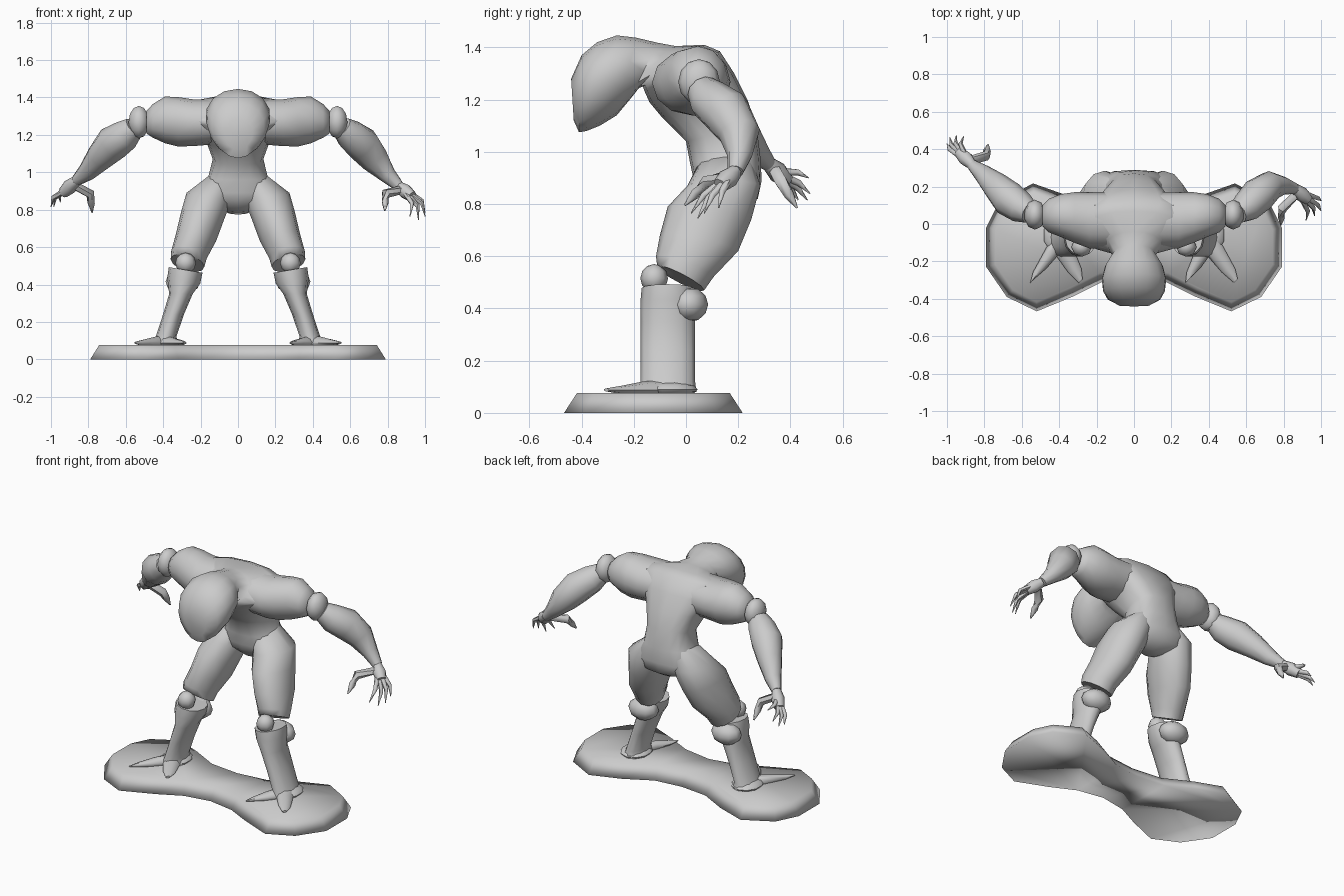
import bpy, bmesh, math
from mathutils import Vector as V

if "Cube" in bpy.data.objects:
    bpy.data.objects.remove(bpy.data.objects["Cube"])

grey = bpy.data.materials.new("plain grey")
grey.diffuse_color = (0.6, 0.6, 0.6, 1)
grey.use_nodes = True
grey.node_tree.nodes["Principled BSDF"].inputs["Base Color"].default_value = grey.diffuse_color


def finish(name, bm, angle=60):
    bmesh.ops.recalc_face_normals(bm, faces=bm.faces[:])
    me = bpy.data.meshes.new(name)
    bm.to_mesh(me)
    bm.free()
    me.materials.append(grey)
    ob = bpy.data.objects.new(name, me)
    bpy.context.collection.objects.link(ob)
    bpy.ops.object.select_all(action='DESELECT')
    ob.select_set(True)
    bpy.context.view_layer.objects.active = ob
    bpy.ops.object.shade_smooth_by_angle(angle=math.radians(angle))
    return ob


def loft(name, rings, n=12, angle=60):
    """Skin over rings (centre, half axis u, half axis v[, squareness, taper])."""
    bm = bmesh.new()
    rows = []
    for c, u, v, *shape in rings:
        power, taper = shape or (1, 0)
        row = []
        for i in range(n):
            a = math.tau * i / n
            x, y = (math.copysign(abs(f) ** power, f) if abs(f) > 1e-6 else 0
                    for f in (math.cos(a), math.sin(a)))
            row.append(bm.verts.new(V(c) + V(u) * x * (1 + taper * y) + V(v) * y))
        rows.append(row)
    for a, b in zip(rows, rows[1:]):
        for i in range(n):
            j = (i + 1) % n
            bm.faces.new((a[i], a[j], b[j], b[i]))
    bm.faces.new(rows[0])
    bm.faces.new(rows[-1])
    return finish(name, bm, angle)


def tube(name, pts, n=10):
    """Round limb along points (x, y, z, radius)."""
    p = [V(q[:3]) for q in pts]
    rings = []
    for i, q in enumerate(pts):
        t = (p[min(i + 1, len(p) - 1)] - p[max(i - 1, 0)]).normalized()
        u = t.cross(V((0.3, 1, 0.2))).normalized()
        rings.append((p[i], u * q[3], t.cross(u) * q[3]))
    return loft(name, rings, n)


def ball(name, c, r, seg=10, rows=6):
    bm = bmesh.new()
    bmesh.ops.create_uvsphere(bm, u_segments=seg, v_segments=rows, radius=1)
    for v in bm.verts:
        v.co = V((c[0] + v.co.x * r[0], c[1] + v.co.y * r[1], c[2] + v.co.z * r[2]))
    return finish(name, bm)


# stand: dumbbell-shaped plate with sloping rim
half = [(0, -.28), (.17, -.31), (.32, -.385), (.52, -.467), (.68, -.39), (.79, -.23),
        (.79, -.02), (.72, .12), (.54, .217), (.35, .15), (.18, .06), (0, .04)]
outline = [V((x, y, 0)) for x, y in half] + [V((-x, y, 0)) for x, y in half[-2:0:-1]]
bm = bmesh.new()
low, high = [], []
for i, p in enumerate(outline):
    t = (outline[(i + 1) % len(outline)] - outline[i - 1]).normalized()
    low.append(bm.verts.new(p))
    high.append(bm.verts.new(p + V((-t.y, t.x, 0)) * .05 + V((0, 0, .077))))
for i in range(len(low)):
    j = (i + 1) % len(low)
    bm.faces.new((low[i], low[j], high[j], high[i]))
bm.faces.new(high)
bm.faces.new(low[::-1])
finish("stand", bm, 180)

# torso, neck and hood-like head: (front y, z, back y, z, half width, squareness, taper)
profile = [(.10, .79, .20, .775, .05, 1, 0), (.04, .85, .275, .82, .17, .8, .1),
           (.03, .89, .29, .89, .21, .8, .1), (.015, .96, .285, .98, .16, .8, 0),
           (.0, 1.04, .27, 1.10, .135, .8, .1), (-.09, 1.13, .235, 1.2, .17, .75, .12),
           (-.14, 1.19, .185, 1.3, .22, .75, .15), (-.16, 1.235, .13, 1.385, .28, .8, .1),
           (-.165, 1.25, .07, 1.41, .27, .85, 0), (-.18, 1.245, -.04, 1.405, .15, 1, 0),
           (-.215, 1.2, -.11, 1.418, .113, 1, 0), (-.265, 1.14, -.19, 1.437, .155, 1, .1),
           (-.33, 1.10, -.265, 1.446, .172, 1, .14), (-.38, 1.08, -.34, 1.42, .165, 1, .14),
           (-.41, 1.075, -.40, 1.37, .14, 1, .15), (-.43, 1.12, -.44, 1.28, .08, 1, .2)]
loft("torso_and_head",
     [((0, (a + c) / 2, (b + d) / 2), (w, 0, 0), (0, (c - a) / 2, (d - b) / 2), k, t)
      for a, b, c, d, w, k, t in profile], 16)

for s, side in ((-1, "right"), (1, "left")):
    # thigh: (x, y, z, half width, half depth, tilt)
    thigh = [(.27, -.02, .515, .09, .09, -.045), (.262, -.005, .56, .095, .11, -.04),
             (.225, .05, .65, .107, .15, -.03), (.19, .09, .765, .115, .16, -.025),
             (.155, .145, .87, .12, .14, 0), (.09, .15, .97, .055, .1, .01)]
    loft(side + "_thigh", [((s * x, y, z), (s * w, 0, .02), (0, d, k))
                           for x, y, z, w, d, k in thigh])
    # lower leg
    calf = [(.28, .478, .09, .1), (.29, .42, .088, .105), (.305, .35, .063, .105),
            (.345, .24, .056, .105), (.385, .12, .055, .105), (.39, .08, .075, .11)]
    loft(side + "_calf", [((s * x, -.07, z), (s * w, 0, .015 if z > .4 else 0), (0, d, 0))
                          for x, z, w, d in calf])
    ball(side + "_calf_muscle", (s * .295, .01, .415), (.097, .075, .068))
    ball(side + "_knee", (s * .28, -.122, .515), (.055, .053, .055), 8)
    # foot with two broad pointed toes
    ball(side + "_heel", (s * .395, -.06, .09), (.09, .105, .03))
    for tip, toe in ((.545, "outer"), (.285, "inner")):
        rings = [(0, .06, .038), (.3, .05, .033), (.72, .036, .016), (1, .01, .006)]
        loft(f"{side}_{toe}_toe",
             [((s * (.4 + (tip - .4) * f), -.1 - .205 * f, .088), (w, .01, 0), (0, 0, h))
              for f, w, h in rings], 8)
    # shoulder muscle and joint ball
    shoulder = [(.12, .02, 1.27, .15, .12), (.24, .02, 1.265, .15, .125),
                (.32, .035, 1.27, .135, .132), (.39, .045, 1.28, .115, .125),
                (.455, .045, 1.275, .09, .09), (.49, .045, 1.268, .055, .06)]
    loft(side + "_shoulder", [((s * x, y, z), (0, d, 0), (0, 0, h)) for x, y, z, d, h in shoulder])
    ball(side + "_shoulder_joint", (s * .53, .05, 1.268), (.058, .08, .087))


def arm(side, path, knuckle, tips, thumb_knee, thumb_tip):
    tube(side + "_arm", path)
    k = V(knuckle)
    wrist = V(path[-1][:3])
    # palm
    tube(side + "_palm", [(*wrist, .028), (*wrist.lerp(k, .5), .04), (*k, .03)], 8)
    mean = sum((V(t) for t in tips), V()) / len(tips)
    for i, t in enumerate(tips):
        t = V(t)
        root = k + (t - mean) * .35
        bend = root.lerp(t, .5) + V((.014 if t.x > 0 else -.014, 0, .016))
        tube(f"{side}_finger_{i + 1}", [(*root.lerp(wrist, .3), .016), (*bend, .012), (*t, .002)], 6)
    # thumb
    tube(side + "_thumb", [(*wrist.lerp(k, .3), .024), (*thumb_knee, .026),
                           (*V(thumb_knee).lerp(V(thumb_tip), .5), .02), (*thumb_tip, .004)], 6)


# arms reach out in different poses
arm("right", [(-.555, .06, 1.24, .06), (-.60, .085, 1.2, .083), (-.67, .135, 1.155, .095),
              (-.74, .205, 1.08, .075), (-.81, .27, 1.0, .05), (-.865, .315, .955, .03)],
    (-.935, .385, .89),
    [(-1, .43, .815), (-.985, .465, .815), (-.95, .475, .84), (-.91, .47, .9)],
    (-.79, .365, .885), (-.78, .425, .785))
arm("left", [(.555, .06, 1.24, .06), (.60, .09, 1.2, .083), (.665, .155, 1.15, .095),
             (.73, .205, 1.07, .08), (.80, .205, .985, .048), (.86, .19, .925, .03)],
    (.93, .13, .87),
    [(.92, .02, .765), (.965, .045, .745), (1, .07, .765), (1, .125, .785)],
    (.79, .08, .885), (.785, -.005, .795))
